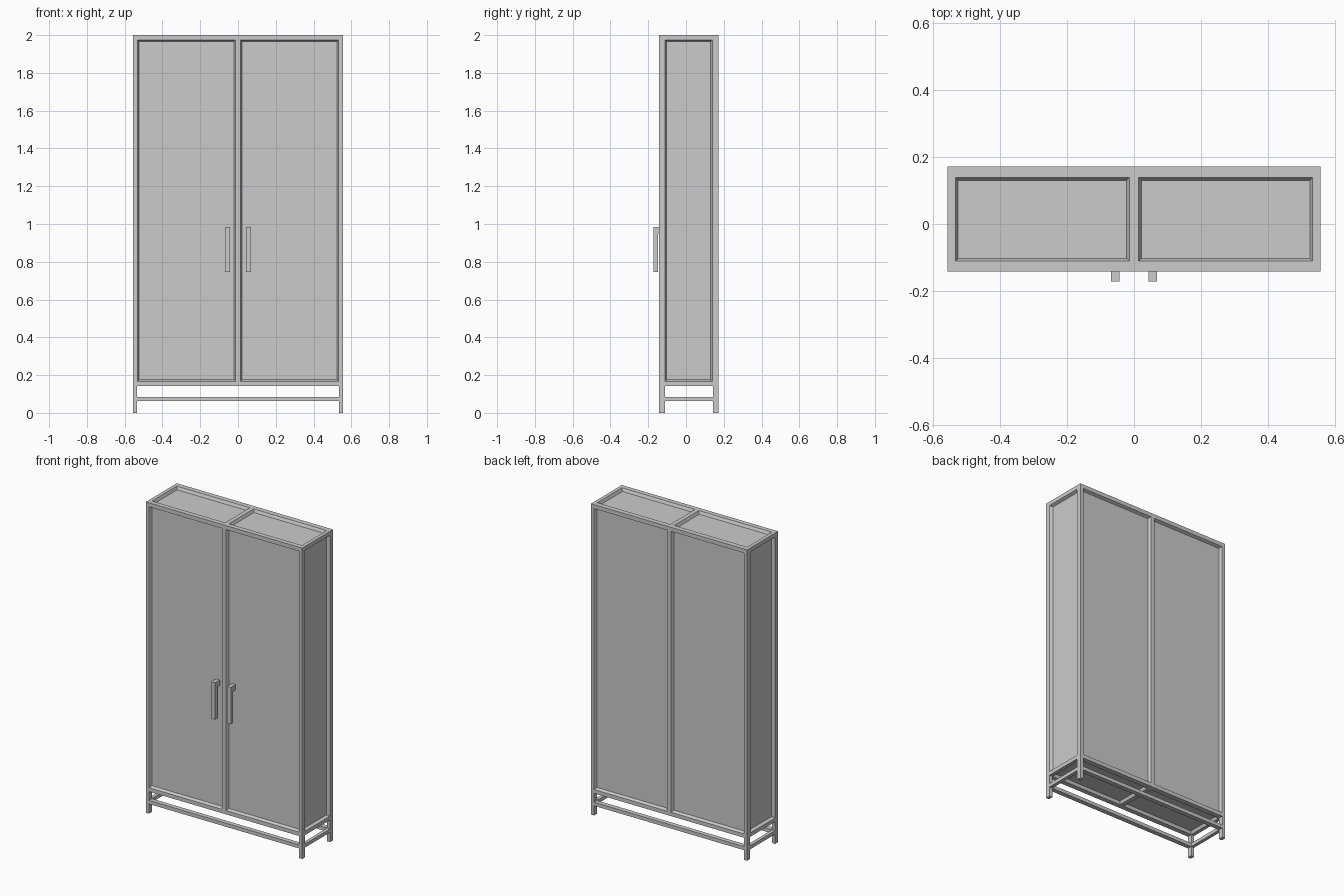
import bpy, bmesh
from mathutils import Matrix, Vector

if "Cube" in bpy.data.objects:
    bpy.data.objects.remove(bpy.data.objects["Cube"])

X, Y0, Y1, Z0, Z1 = 0.556, -0.142, 0.172, 0.142, 2.0


def finish(name, bm):
    bmesh.ops.recalc_face_normals(bm, faces=bm.faces)
    mesh = bpy.data.meshes.new(name)
    bm.to_mesh(mesh)
    bm.free()
    obj = bpy.data.objects.new(name, mesh)
    bpy.context.collection.objects.link(obj)
    return obj


def box_bm(lo, hi):
    lo, hi = Vector(lo), Vector(hi)
    bm = bmesh.new()
    mat = Matrix.Translation((lo + hi) / 2) @ Matrix.Diagonal((*(hi - lo), 1))
    bmesh.ops.create_cube(bm, size=1, matrix=mat)
    return bm


def box(name, lo, hi):
    return finish(name, box_bm(lo, hi))


# Cabinet body: split at the centre, then every face gets a recessed panel
bm = box_bm((-X, Y0, Z0), (X, Y1, Z1))
bmesh.ops.bisect_plane(bm, geom=bm.verts[:] + bm.edges[:] + bm.faces[:],
                       plane_co=(0, 0, 0), plane_no=(1, 0, 0))
panels = bm.faces[:]
bmesh.ops.inset_individual(bm, faces=panels, thickness=0.02)
borders = ((-0.533, -0.014, 0.014, 0.533), (-0.111, 0.139), (0.167, 1.974))
for f in panels:
    f.normal_update()
    flat = max(range(3), key=lambda i: abs(f.normal[i]))
    for v in f.verts:
        for axis in range(3):
            if axis != flat:
                v.co[axis] = min(borders[axis], key=lambda b: abs(b - v.co[axis]))
bm.normal_update()
bmesh.ops.inset_individual(bm, faces=panels, thickness=0.012, depth=-0.018)
finish("cabinet_body", bm)

# Legs, side rails and handles on both sides
for side, s in (("left", -1), ("right", 1)):
    def mbox(name, x0, x1, y0, y1, z0, z1):
        a, b = sorted((s * x0, s * x1))
        return box(f"{side}_{name}", (a, y0, z0), (b, y1, z1))
    mbox("front_leg", X - 0.022, X, Y0, Y0 + 0.03, 0, Z0)
    mbox("back_leg", X - 0.022, X, Y1 - 0.03, Y1, 0, Z0)
    mbox("side_rail", X - 0.022, X, Y0 + 0.03, Y1 - 0.03, 0.062, 0.085)

    # Handle: L-shaped profile hung from its top, extruded across its width
    bm = bmesh.new()
    profile = [(-0.124, 0.985), (-0.172, 0.985), (-0.172, 0.747),
               (-0.149, 0.747), (-0.149, 0.95), (-0.124, 0.95)]
    face = bm.faces.new([bm.verts.new((s * 0.056 - 0.013, y, z)) for y, z in profile])
    new = bmesh.ops.extrude_face_region(bm, geom=[face])["geom"]
    bmesh.ops.translate(bm, vec=(0.026, 0, 0),
                        verts=[g for g in new if isinstance(g, bmesh.types.BMVert)])
    finish(f"{side}_handle", bm)

# Long rails at front and back
box("front_rail", (-X + 0.022, Y0, 0.062), (X - 0.022, Y0 + 0.03, 0.085))
box("back_rail", (-X + 0.022, Y1 - 0.03, 0.062), (X - 0.022, Y1, 0.085))
